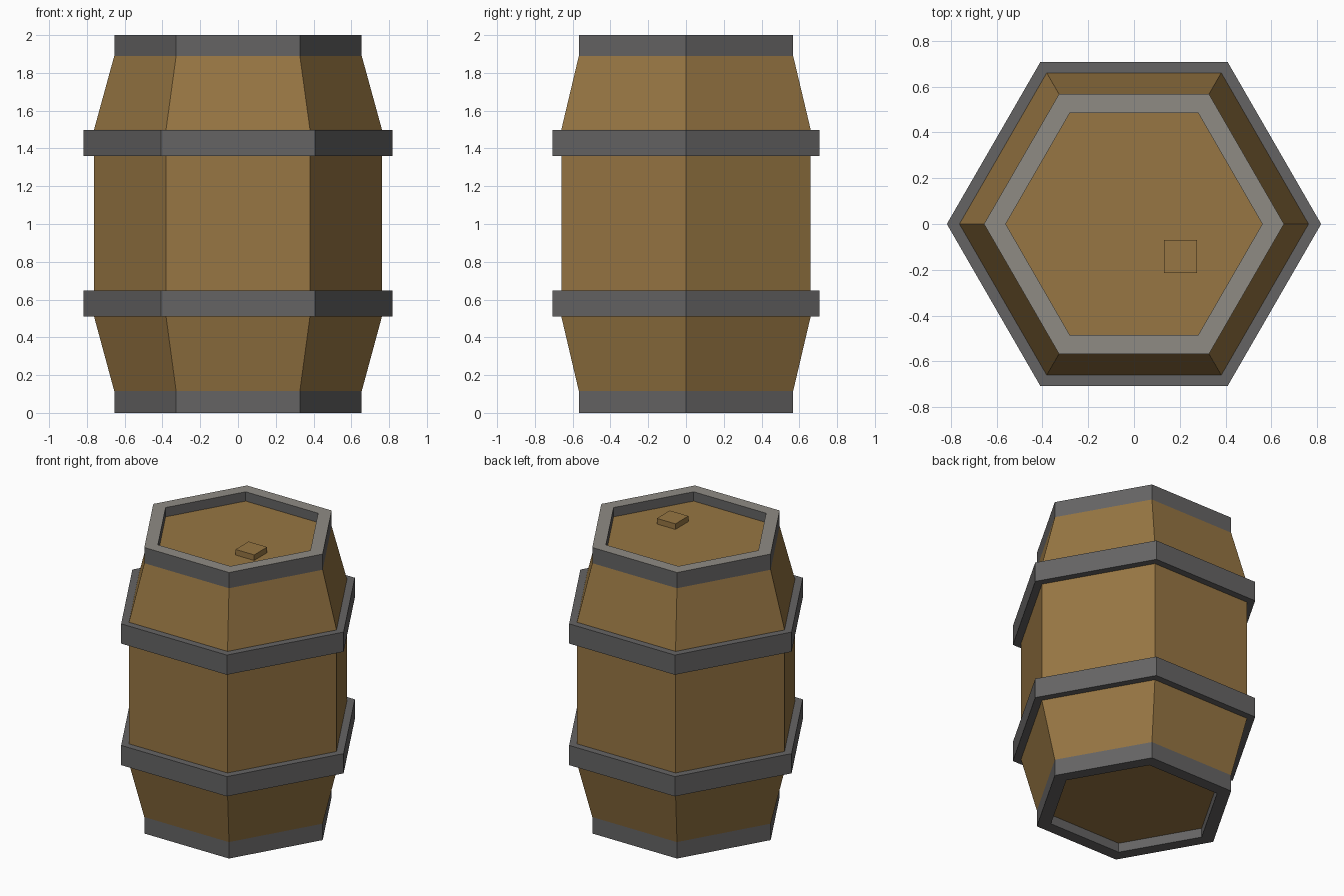
import bpy, bmesh, math

if "Cube" in bpy.data.objects:
    bpy.data.objects.remove(bpy.data.objects["Cube"])

SIDES = 6


def srgb(r, g, b):
    def lin(c):
        c /= 255
        return c / 12.92 if c <= 0.04045 else ((c + 0.055) / 1.055) ** 2.4
    return (lin(r), lin(g), lin(b), 1)


def material(name, rgb):
    m = bpy.data.materials.new(name)
    m.diffuse_color = srgb(*rgb)
    m.use_nodes = True
    m.node_tree.nodes["Principled BSDF"].inputs["Base Color"].default_value = m.diffuse_color
    return m


wood = material("wood brown", (151, 118, 67))
iron = material("iron grey", (101, 100, 100))
pale = material("pale rim grey", (143, 139, 132))


def finish(name, bm, mats):
    bmesh.ops.recalc_face_normals(bm, faces=bm.faces)
    me = bpy.data.meshes.new(name)
    bm.to_mesh(me)
    bm.free()
    for m in mats:
        me.materials.append(m)
    ob = bpy.data.objects.new(name, me)
    bpy.context.collection.objects.link(ob)
    return ob


def lathe(name, profile, mats, loop=False, pale_top=False):
    """Turn (radius, z) points into a six-sided ring or a capped solid."""
    bm = bmesh.new()
    rings = []
    for r, z in profile:
        rings.append([bm.verts.new((r * math.cos(i * math.tau / SIDES),
                                    r * math.sin(i * math.tau / SIDES), z))
                      for i in range(SIDES)])
    pairs = list(zip(rings, rings[1:]))
    if loop:
        pairs.append((rings[-1], rings[0]))
    else:
        bm.faces.new(rings[0])
        bm.faces.new(rings[-1])
    for a, b in pairs:
        for i in range(SIDES):
            j = (i + 1) % SIDES
            bm.faces.new((a[i], a[j], b[j], b[i]))
    bmesh.ops.recalc_face_normals(bm, faces=bm.faces)
    if pale_top:
        for f in bm.faces:
            f.material_index = 1 if f.normal.z > 0.9 else 0
    return finish(name, bm, mats)


# Wooden staves with the two recessed heads
lathe("barrel_body", [(0.56, 0.065), (0.56, 0.115), (0.655, 0.115), (0.762, 0.51),
                      (0.762, 1.50), (0.655, 1.89), (0.56, 1.89), (0.56, 1.935)], [wood])


def ring(name, r_in, r_out, z0, z1, mats, pale_top=False):
    lathe(name, [(r_in, z0), (r_out, z0), (r_out, z1), (r_in, z1)], mats, True, pale_top)


# End rims, the upper one with a pale top face
ring("bottom_rim", 0.56, 0.655, 0.0, 0.115, [iron])
ring("top_rim", 0.56, 0.655, 1.89, 2.0, [iron, pale], True)

# Hoops around the belly
ring("lower_hoop", 0.762, 0.817, 0.51, 0.648, [iron])
ring("upper_hoop", 0.762, 0.817, 1.36, 1.498, [iron])

# Square bung on the top head
bm = bmesh.new()
bmesh.ops.create_cube(bm, size=1)
for v in bm.verts:
    v.co = (0.203 + v.co.x * 0.144, -0.142 + v.co.y * 0.144, 1.952 + v.co.z * 0.044)
finish("bung", bm, [wood])
